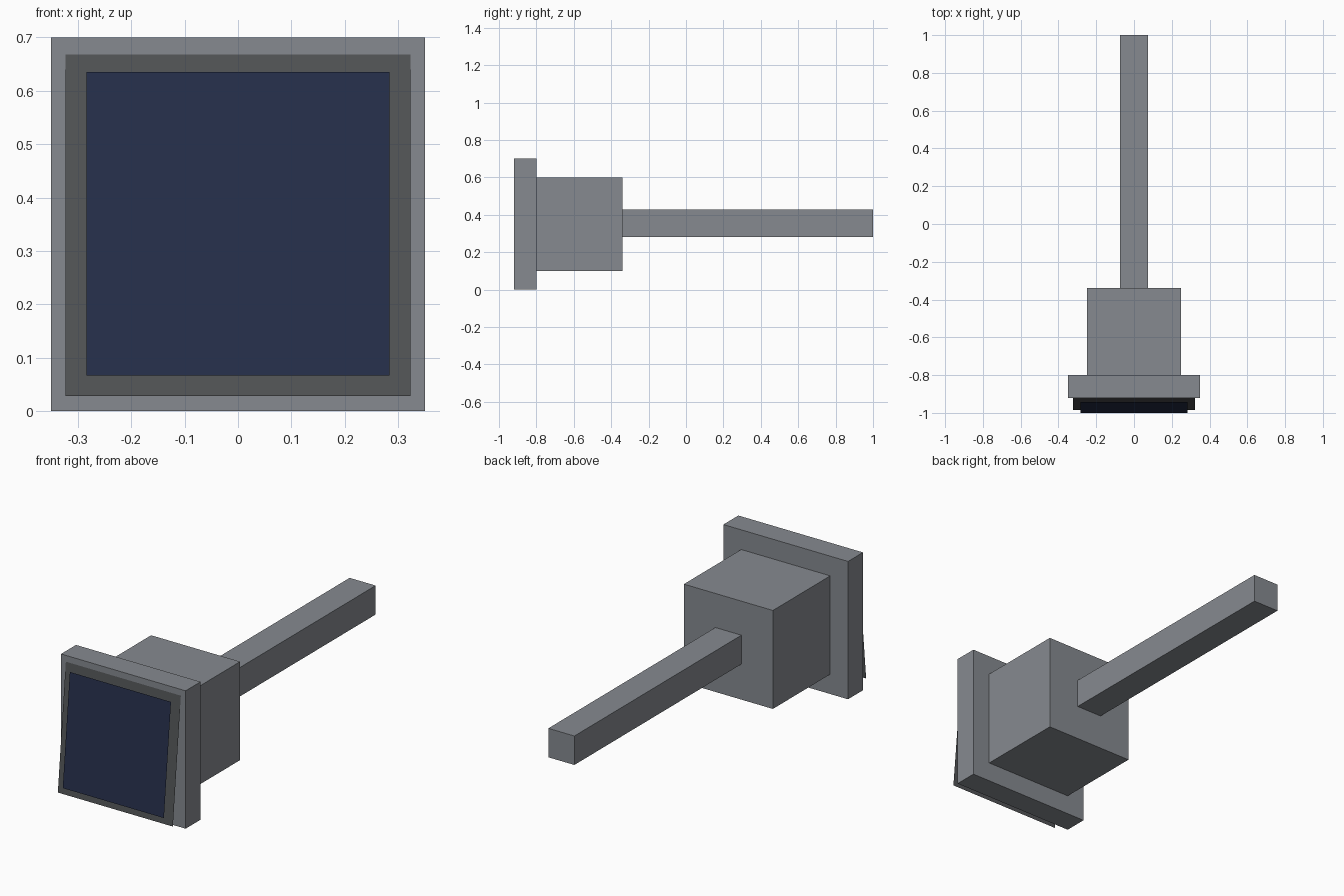
import bpy

if "Cube" in bpy.data.objects:
    bpy.data.objects.remove(bpy.data.objects["Cube"])


def material(name, rgb):
    m = bpy.data.materials.new(name)
    m.diffuse_color = (*rgb, 1)
    m.use_nodes = True
    m.node_tree.nodes["Principled BSDF"].inputs["Base Color"].default_value = m.diffuse_color
    return m


GREY = material("grey metal", (0.24, 0.255, 0.28))
DARK = material("dark frame", (0.085, 0.09, 0.095))
BLUE = material("navy glass", (0.019, 0.029, 0.07))


def mesh_object(name, verts, faces, mat):
    me = bpy.data.meshes.new(name)
    me.from_pydata(verts, [], faces)
    me.materials.append(mat)
    ob = bpy.data.objects.new(name, me)
    bpy.context.collection.objects.link(ob)
    return ob


# Box centred on x = 0, given half width, y range and z range
def box(name, hx, y0, y1, z0, z1):
    v = [(x, y, z) for z in (z0, z1) for y in (y0, y1) for x in (-hx, hx)]
    f = [(0, 2, 3, 1), (4, 5, 7, 6), (0, 1, 5, 4),
         (2, 6, 7, 3), (0, 4, 6, 2), (1, 3, 7, 5)]
    return mesh_object(name, v, f, GREY)


# Thin sheet leaning forward at the bottom, cut into rows at the given heights
def leaning_sheet(name, hx, heights, offset, mat):
    v = []
    for z in heights:
        y = -0.984 + 0.1 * (z - 0.028) - offset
        v += [(-hx, y, z), (hx, y, z)]
    f = [(2 * i, 2 * i + 1, 2 * i + 3, 2 * i + 2) for i in range(len(heights) - 1)]
    return mesh_object(name, v, f, mat)


# Body
box("front_plate", 0.35, -0.92, -0.80, 0.0, 0.70)
box("housing", 0.25, -0.80, -0.34, 0.10, 0.60)
box("mounting_arm", 0.073, -0.34, 1.0, 0.28, 0.427)

# Tilted face: dark border sheet with the glass just in front
leaning_sheet("panel_frame", 0.323, (0.028, 0.675), 0.0, DARK)
leaning_sheet("glass_panel", 0.284, (0.067, 0.338, 0.363, 0.635), 0.020, BLUE)
